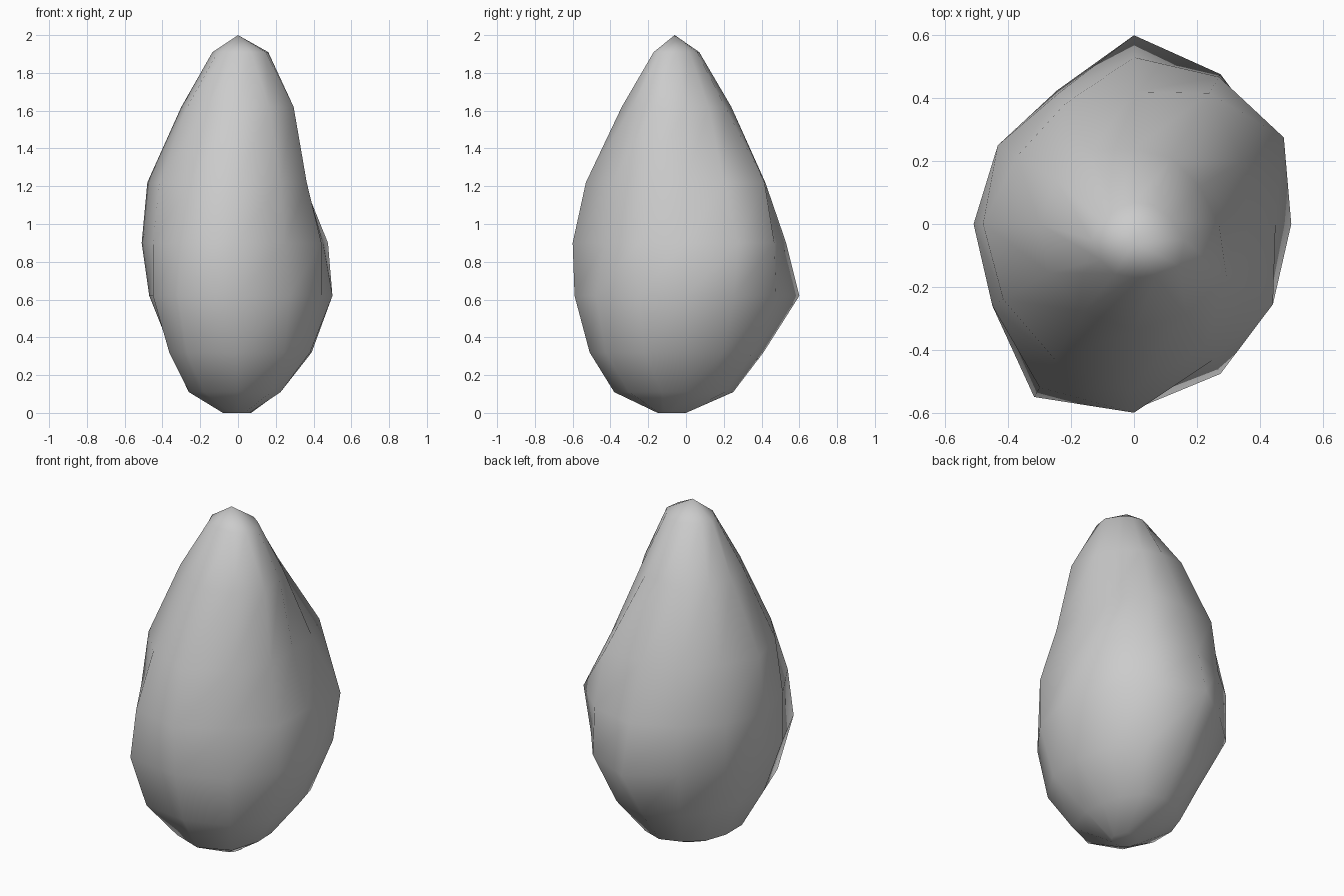
import bpy, bmesh
from math import sin, cos, radians

# Rock cross-sections: height, centre y, radii every 30 degrees starting at +x
rings = [
    (0.00, -0.08, [.07, .07, .08, .08, .07, .07, .08, .08, .08, .07, .07, .07]),
    (0.11, 0.00, [.22, .22, .24, .25, .24, .25, .26, .30, .36, .38, .35, .26]),
    (0.32, 0.00, [.39, .39, .41, .41, .38, .35, .35, .42, .54, .51, .49, .44]),
    (0.62, 0.00, [.50, .51, .55, .60, .49, .50, .47, .52, .635, .59, .55, .51]),
    (0.90, 0.00, [.45, .55, .54, .53, .48, .50, .51, .52, .60, .60, .50, .51]),
    (1.22, 0.00, [.36, .40, .48, .42, .44, .43, .48, .48, .50, .53, .45, .42]),
    (1.62, 0.00, [.27, .24, .24, .24, .27, .29, .30, .31, .32, .34, .33, .34]),
    (1.91, -0.05, [.16, .135, .125, .12, .11, .12, .135, .125, .125, .12, .14, .17]),
]

bm = bmesh.new()
loops = []
for z, cy, radii in rings:
    loops.append([bm.verts.new((r * cos(radians(30 * i)), cy + r * sin(radians(30 * i)), z))
                  for i, r in enumerate(radii)])

# Sides, pointed top and flat foot
n = 12
for low, high in zip(loops, loops[1:]):
    for i in range(n):
        j = (i + 1) % n
        bm.faces.new((low[i], low[j], high[j], high[i]))
tip = bm.verts.new((0, -0.06, 2.0))
for i in range(n):
    bm.faces.new((loops[-1][i], loops[-1][(i + 1) % n], tip))
bm.faces.new(loops[0][::-1])
bmesh.ops.recalc_face_normals(bm, faces=bm.faces[:])

mesh = bpy.data.meshes.new("rock")
bm.to_mesh(mesh)
bm.free()
for face in mesh.polygons:
    face.use_smooth = True
rock = bpy.data.objects.new("rock", mesh)
bpy.context.collection.objects.link(rock)
